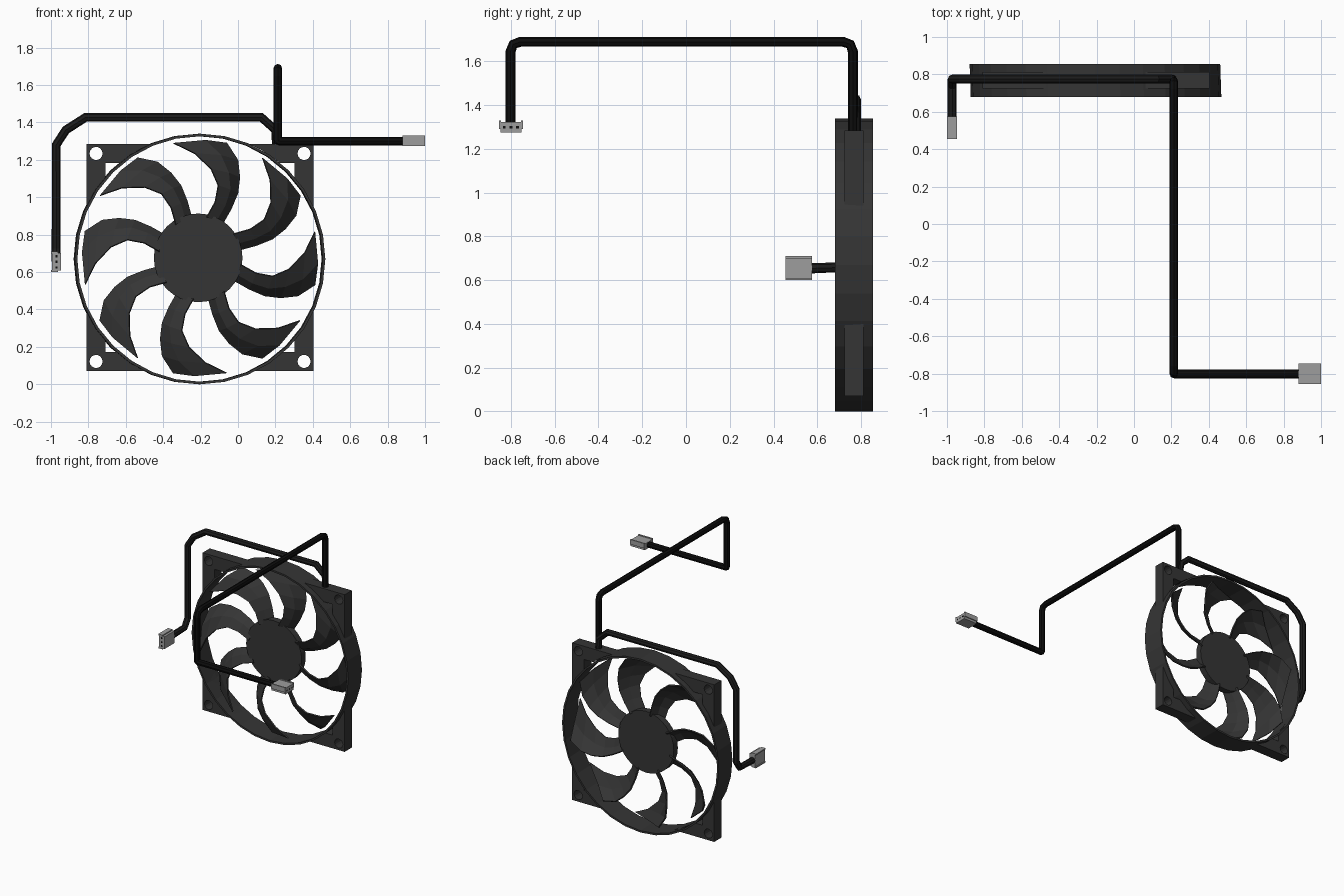
import bpy, bmesh
from math import cos, sin, radians, pi, sqrt, atan2
from mathutils import Vector

if "Cube" in bpy.data.objects:
    bpy.data.objects.remove(bpy.data.objects["Cube"])

CX, CZ = -0.203, 0.67


def material(name, v):
    m = bpy.data.materials.new(name)
    m.diffuse_color = (v, v, v, 1)
    m.use_nodes = True
    m.node_tree.nodes["Principled BSDF"].inputs["Base Color"].default_value = m.diffuse_color
    return m


FAN = material("dark_plastic", 0.035)
CABLE = material("black_cable", 0.004)
SLEEVE = material("dark_sleeve", 0.011)
PLUG = material("grey_plug", 0.34)


def finish(name, bm, mat):
    bmesh.ops.recalc_face_normals(bm, faces=bm.faces[:])
    me = bpy.data.meshes.new(name)
    bm.to_mesh(me)
    bm.free()
    me.materials.append(mat)
    ob = bpy.data.objects.new(name, me)
    bpy.context.collection.objects.link(ob)
    return ob


def extrude_loops(bm, loops, offset):
    """Fill closed loops (outer first, then holes) and extrude by offset."""
    edges = []
    for pts in loops:
        vs = [bm.verts.new(p) for p in pts]
        edges += [bm.edges.new((vs[i], vs[(i + 1) % len(vs)])) for i in range(len(vs))]
    faces = [g for g in bmesh.ops.triangle_fill(bm, edges=edges, use_beauty=True)["geom"]
             if isinstance(g, bmesh.types.BMFace)]
    res = bmesh.ops.extrude_face_region(bm, geom=faces, use_keep_orig=True)
    bmesh.ops.translate(bm, vec=offset,
                        verts=[g for g in res["geom"] if isinstance(g, bmesh.types.BMVert)])


def circle(cx, cz, r, n, y, a0=0):
    return [Vector((cx + r * cos(a0 + 2 * pi * i / n), y, cz + r * sin(a0 + 2 * pi * i / n)))
            for i in range(n)]


# Thin round shroud
bm = bmesh.new()
extrude_loops(bm, [circle(CX, CZ, 0.67, 32, 0.68), circle(CX, CZ, 0.656, 32, 0.68)],
              Vector((-0.006, 0.175, 0)))
finish("shroud_ring", bm, FAN)

# Four mounting corners, each an L hugging the shroud, with a screw hole
bm = bmesh.new()
H, W, R = 0.607, 0.505, 0.662
a_out, a_in = atan2(sqrt(R * R - H * H), H), atan2(sqrt(R * R - W * W), W)
arc = [a_out + (a_in - a_out) * i / 3 for i in range(4)]
side = [(R * cos(a), R * sin(a)) for a in arc]
profile = [(W, W)] + side[::-1] + [(H, H)] + [(z, x) for x, z in side]
for sx in (-1, 1):
    for sz in (-1, 1):
        outer = [Vector((CX + sx * x, 0.725, CZ + 0.008 + sz * z)) for x, z in profile]
        hole = circle(CX + sx * 0.556, CZ + 0.008 + sz * 0.556, 0.035, 14, 0.725)
        extrude_loops(bm, [outer, hole], Vector((0, 0.087, 0)))
finish("mounting_corners", bm, FAN)

# Hub disc
bm = bmesh.new()
extrude_loops(bm, [circle(CX - 0.01, CZ + 0.006, 0.237, 32, 0.742)], Vector((0, 0.05, 0)))
finish("hub", bm, FAN)

# Eight curved, pitched blades: radius, leading angle, trailing angle
rows = [(0.22, 126, 102), (0.31, 120, 103), (0.40, 121, 105),
        (0.48, 128, 109), (0.56, 138, 114), (0.63, 148, 122)]
bm = bmesh.new()
for k in range(8):
    grid = []
    for i, (r, lead, trail) in enumerate(rows):
        mid = lead + (trail - lead) * 0.6
        s = min(1, 0.55 + 0.15 * i)  # less pitch near the hub
        grid.append([bm.verts.new((CX + r * cos(radians(a + 45 * k)), 0.767 + dy * s,
                                   CZ + 0.005 + r * sin(radians(a + 45 * k))))
                     for a, dy in ((lead, -0.062), (mid, -0.015), (trail, 0.058))])
    for p, q in zip(grid, grid[1:]):
        for j in range(2):
            bm.faces.new((p[j], p[j + 1], q[j + 1], q[j]))
blades = finish("blades", bm, FAN)
mod = blades.modifiers.new("thickness", "SOLIDIFY")
mod.thickness = 0.01
mod.offset = 0


# Cables: round tubes along paths, each corner bevelled by its own amount
def cable(name, pts, cuts, radius, mat):
    pts = [Vector(p) for p in pts]
    path = [pts[0]]
    for a, b, c, cut in zip(pts, pts[1:], pts[2:], cuts):
        if cut:
            d1, d2 = (a - b).normalized() * cut, (c - b).normalized() * cut
            path += [b + d1, b + (d1 + d2) * 0.27, b + d2]
        else:
            path.append(b)
    path.append(pts[-1])
    cu = bpy.data.curves.new(name, "CURVE")
    cu.dimensions = "3D"
    cu.bevel_depth = radius
    cu.bevel_resolution = 2
    cu.use_fill_caps = True
    sp = cu.splines.new("POLY")
    sp.points.add(len(path) - 1)
    for p, v in zip(sp.points, path):
        p.co = (*v, 1)
    sp.use_smooth = False
    cu.materials.append(mat)
    bpy.context.collection.objects.link(bpy.data.objects.new(name, cu))


cable("long_cable", [(0.213, 0.763, 1.25), (0.213, 0.763, 1.69), (0.213, -0.802, 1.69),
                     (0.213, -0.802, 1.3), (0.89, -0.802, 1.3)],
      (0.045, 0.045, 0.008), 0.023, CABLE)
cable("short_cable", [(0.207, 0.775, 1.25), (0.2, 0.775, 1.36), (0.125, 0.775, 1.427),
                      (-0.815, 0.775, 1.427), (-0.92, 0.775, 1.36), (-0.972, 0.775, 1.28),
                      (-0.972, 0.775, 0.72), (-0.972, 0.735, 0.66), (-0.972, 0.57, 0.655)],
      (0,) * 7, 0.024, SLEEVE)


# Three-socket plugs: a plain block with a shallow slot and small ridges on its edges
def plug(name, start, length, across, thick):
    start, l, w, t = (Vector(v) for v in (start, length, across, thick))
    half = [(0.047, -0.027), (0.047, -0.01), (0.055, -0.01),
            (0.055, 0.027), (0.045, 0.027), (0.045, 0.021)]
    outline = half + [(-a, b) for a, b in half[::-1]]
    bm = bmesh.new()
    extrude_loops(bm, [[start + w * a + t * b for a, b in outline]], l * 0.12)
    finish(name, bm, PLUG)
    bm = bmesh.new()
    for s in (-0.03, 0, 0.03):
        sq = [(-1, -1), (1, -1), (1, 1), (-1, 1)]
        extrude_loops(bm, [[start + l * 0.115 + w * (s + a * 0.006) + t * (b * 0.006 - 0.003)
                            for a, b in sq]], l * 0.006)
    finish(name + "_sockets", bm, CABLE)


plug("long_cable_plug", (0.88, -0.8, 1.302), (1, 0, 0), (0, 1, 0), (0, 0, 1))
plug("short_cable_plug", (-0.973, 0.575, 0.655), (0, -1, 0), (0, 0, 1), (-1, 0, 0))
